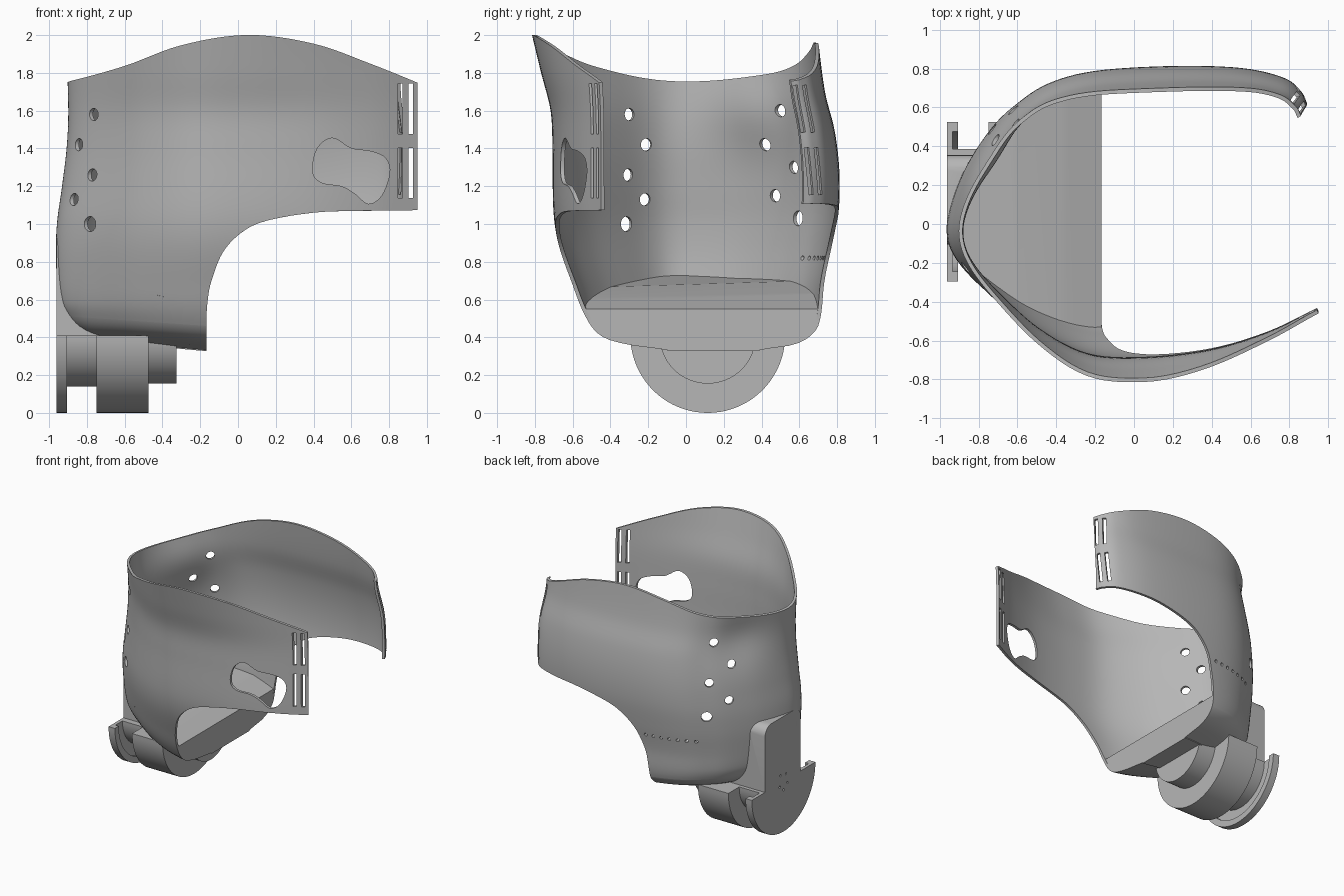
import bpy, bmesh, math
from mathutils import Matrix, Vector

if "Cube" in bpy.data.objects:
    bpy.data.objects.remove(bpy.data.objects["Cube"], do_unlink=True)

grey = bpy.data.materials.new("plain grey")
grey.use_nodes = True
grey.diffuse_color = (0.47, 0.47, 0.47, 1)
grey.node_tree.nodes["Principled BSDF"].inputs["Base Color"].default_value = grey.diffuse_color


# ---- helpers ----
def curve(pts, t):
    """Smooth curve through (t, value) pairs."""
    t = min(max(t, pts[0][0]), pts[-1][0])
    last = len(pts) - 1
    i = next(k for k in range(last) if t <= pts[k + 1][0])

    def slope(k):
        a, b = pts[max(k - 1, 0)], pts[min(k + 1, last)]
        return (b[1] - a[1]) / (b[0] - a[0])
    h = pts[i + 1][0] - pts[i][0]
    s = (t - pts[i][0]) / h
    rise = s * s * (3 - 2 * s)
    return (pts[i][1] * (1 - rise) + pts[i + 1][1] * rise
            + h * s * (1 - s) * ((1 - s) * slope(i) - s * slope(i + 1)))


def through(points, steps, closed=False):
    """Resample a smooth path through 2D points."""
    if closed:
        points = points[-2:] + points + points[:2]
    tracks = [[(i, p[k]) for i, p in enumerate(points)] for k in (0, 1)]
    lo, hi = (2, len(points) - 2) if closed else (0, len(points) - 1)
    count = steps if closed else steps + 1
    return [tuple(curve(tr, lo + (hi - lo) * k / steps) for tr in tracks) for k in range(count)]


def smooth(a, b, t):
    t = min(max((t - a) / (b - a), 0), 1)
    return t * t * (3 - 2 * t)


def finish(name, bm, fix=True):
    if fix:
        bmesh.ops.recalc_face_normals(bm, faces=bm.faces)
    mesh = bpy.data.meshes.new(name)
    bm.to_mesh(mesh)
    bm.free()
    mesh.materials.append(grey)
    obj = bpy.data.objects.new(name, mesh)
    bpy.context.collection.objects.link(obj)
    return obj


def activate(obj):
    bpy.ops.object.select_all(action='DESELECT')
    obj.select_set(True)
    bpy.context.view_layer.objects.active = obj


def boolean(obj, cutter, operation):
    activate(obj)
    mod = obj.modifiers.new("cut", 'BOOLEAN')
    mod.operation, mod.solver, mod.object = operation, 'EXACT', cutter
    bpy.ops.object.modifier_apply(modifier=mod.name)
    bpy.data.objects.remove(cutter, do_unlink=True)


def prism(bm, near, far, y0, y1):
    """Join an XZ outline at y0 to a matching one at y1."""
    a = [bm.verts.new((x, y0, z)) for x, z in near]
    b = [bm.verts.new((x, y1, z)) for x, z in far]
    faces = [bm.faces.new(a), bm.faces.new(b[::-1])]
    for i in range(len(a)):
        faces.append(bm.faces.new((a[i - 1], b[i - 1], b[i], a[i])))
    bmesh.ops.recalc_face_normals(bm, faces=faces)


def rod(bm, centre, axis, radius, length):
    turn = Vector(axis).to_track_quat('Z', 'Y').to_matrix().to_4x4()
    bmesh.ops.create_cone(bm, cap_ends=True, segments=20, radius1=radius, radius2=radius,
                          depth=length, matrix=Matrix.Translation(centre) @ turn)


def box(bm, centre, size, turn=0.0, tilt=0.0):
    m = (Matrix.Translation(centre) @ Matrix.Rotation(turn, 4, 'Z')
         @ Matrix.Rotation(tilt, 4, 'X') @ Matrix.Diagonal((*size, 1)))
    bmesh.ops.create_cube(bm, size=1, matrix=m)


# ---- body form: a U-shaped plan, scaled by height ----
plan = through([(.95, -.45), (.7, -.57), (.4, -.66), (.05, -.7), (-.25, -.68), (-.52, -.55),
                (-.75, -.36), (-.9, -.2), (-.955, -.06), (-.935, .1), (-.86, .3), (-.74, .49),
                (-.62, .61), (-.45, .72), (-.2, .785), (.2, .81), (.55, .8), (.77, .75),
                (.86, .68), (.89, .62)], 114)
front = [(.335, .1), (.36, .3), (.4, .44), (.5, .53), (.7, .61), (.9, .675), (1.07, .7),
         (1.4, .705), (1.6, .715), (1.8, .765), (2.05, .825)]
back = [(.335, .4), (.36, .58), (.42, .69), (.5, .73), (.7, .75), (.9, .785), (1.1, .81),
        (1.3, .81), (1.5, .785), (1.7, .735), (2.05, .69)]
side = [(.335, .74), (.36, .8), (.4, .86), (.45, .9), (.55, .94), (.8, .962), (1, .957),
        (1.2, .93), (1.4, .907), (1.6, .9), (2.05, .91)]
levels = [.327 + 1.73 * (k / 56) ** 1.4 for k in range(57)]


def ring(z):
    f, b, s = curve(front, z) / .7, curve(back, z) / .81, (curve(side, z) - .17) / .785
    pts = []
    for px, py in plan:
        flare = 1 + (f - 1) * (1 - .7 * smooth(.05, .95, px))
        spread = flare + (b - flare) * smooth(-.35, .35, py)
        x = -.17 + (px + .17) * s if px < -.17 else px
        # shallow waist in the rear corner, and a lean at the rear end
        waist = .05 * math.exp(-((px + .8) ** 2 + (py - .4) ** 2) / .08 - ((z - 1.6) / .2) ** 2)
        lean = .03 * smooth(1.4, 1.75, z) * smooth(.6, .86, px) * (py > 0)
        lift = .09 * (-.17 - x) * (1 - smooth(.335, .74, z))
        pts.append((x + waist * .87 - lean, py * spread - waist * .5, z + lift))
    return pts


def loft(name, low, high, solid):
    bm = bmesh.new()
    rings = [[bm.verts.new(p) for p in ring(z)] for z in levels if low <= z <= high]
    for a, b in zip(rings, rings[1:]):
        for i in range(0 if solid else 1, len(a)):
            bm.faces.new((a[i - 1], b[i - 1], b[i], a[i]))
    if solid:
        bm.faces.new(rings[0])
        bm.faces.new(rings[-1][::-1])
    return finish(name, bm, solid)


# ---- shell: thin wall trimmed by its side outline ----
shell = loft("shell", .46, 3, False)
activate(shell)
wall = shell.modifiers.new("wall", 'SOLIDIFY')
wall.thickness, wall.offset = .02, -1
bpy.ops.object.modifier_apply(modifier=wall.name)

top_edge = through([(1.05, 1.72), (.95, 1.763), (.7, 1.86), (.4, 1.962), (.05, 2.006), (-.3, 1.953),
                    (-.6, 1.85), (-.9, 1.778), (-1.1, 1.76)], 48)
low_edge = through([(-.168, .5), (-.16, .6), (-.14, .7), (-.08, .85), (.02, .955), (.15, 1.015),
                    (.4, 1.055), (.65, 1.06), (1.05, 1.052)], 48)
corner = [(-1.1, .2), (-.168, .2)]
bm = bmesh.new()
prism(bm, top_edge + corner + low_edge,
      [(x, z - .055) for x, z in top_edge] + corner + [(x, z + .07 * max(x, 0)) for x, z in low_edge],
      -1, 1)
boolean(shell, finish("trim", bm), 'INTERSECT')

# ---- openings: window, strap slots, vents and the dotted row ----
bm = bmesh.new()
window = through([(.395, 1.28), (.42, 1.4), (.5, 1.455), (.6, 1.4), (.7, 1.385), (.78, 1.35),
                  (.803, 1.27), (.76, 1.15), (.69, 1.107), (.62, 1.16), (.55, 1.2), (.44, 1.22)], 60, True)
prism(bm, window, window, -.9, -.3)
for z in (1.27, 1.61):
    for x in (.86, .915):
        box(bm, (x, -.5, z), (.024, .3, .265))
for z, y in ((1.28, .655), (1.61, .61)):
    for dx, dy in ((.885, 0), (.85, .05)):
        box(bm, (dx, y + dy, z), (.2, .026, .25), .5, .1)
vents = [(-.8, -.33, 1.58), (-.88, -.23, 1.42), (-.795, -.33, 1.26), (-.885, -.23, 1.13),
         (-.79, -.33, 1.0), (-.64, .55, 1.6), (-.74, .455, 1.42), (-.63, .6, 1.3),
         (-.745, .5, 1.15), (-.63, .635, 1.03)]
for x, y, z in vents:
    rod(bm, (x, y, z), (x + .2, y, 0), .04 if z < 1.1 else .033, .2)
for k in range(7):
    rod(bm, (-.54 + .063 * k, .74, .82), (0, 1, 0), .012, .3)
boolean(shell, finish("openings", bm), 'DIFFERENCE')

# ---- solid base inside the shell, with a sloping floor ----
base = loft("base", .3, .9, True)
end = [(-1.1, .2), (-.168, .2), (-.168, .55)]
bm = bmesh.new()
prism(bm, end + [(-.35, .59), (-.6, .65), (-1.1, .77)],
      end + [(-.35, .64), (-.6, .71), (-1.1, .76)], -1, 1)
boolean(base, finish("floor_cut", bm), 'INTERSECT')

# ---- half-round connector: turned profile swept through half a circle ----
cy, cz = .115, .41
profile = [(-.962, 0), (-.962, .41), (-.905, .41), (-.905, .36), (-.935, .36), (-.935, .27),
           (-.75, .27), (-.75, .41), (-.475, .41), (-.475, .255), (-.325, .255), (-.325, 0)]
bm = bmesh.new()
ends = {x: bm.verts.new((x, cy, cz)) for x, r in profile if r == 0}
sweep = []
for k in range(41):
    a = math.pi * (1 + k / 40)
    sweep.append([ends[x] if r == 0 else
                  bm.verts.new((x, cy + r * math.cos(a), cz + r * math.sin(a))) for x, r in profile])
for a, b in zip(sweep, sweep[1:]):
    for i in range(1, len(profile)):
        bm.faces.new(list(dict.fromkeys((a[i - 1], a[i], b[i], b[i - 1]))))
bm.faces.new(sweep[0] + sweep[-1][-2:0:-1])
connector = finish("connector", bm)

# ---- upright that joins the connector to the shell ----
bm = bmesh.new()
box(bm, (-.781, .125, .675), (.362, .46, .53))
rims = [e for e in bm.edges if all(v.co.z > .8 for v in e.verts)
        and abs(e.verts[0].co.y - e.verts[1].co.y) < .01]
bmesh.ops.bevel(bm, geom=rims, offset=.08, segments=6, affect='EDGES', profile=.5)
upright = finish("upright", bm)
boolean(upright, loft("body_cut", .3, 1.3, True), 'DIFFERENCE')

# ---- small screw holes in the end plate ----
for part, spots in ((connector, ((0, .34), (-.05, .38), (.05, .38))), (upright, ((-.03, .46), (.04, .47)))):
    bm = bmesh.new()
    for dy, z in spots:
        rod(bm, (-.96, cy + dy, z), (1, 0, 0), .009, .03)
    boolean(part, finish("screw_holes", bm), 'DIFFERENCE')

for part in (shell, base, connector, upright):
    activate(part)
    bpy.ops.object.shade_smooth_by_angle(angle=math.radians(35))
